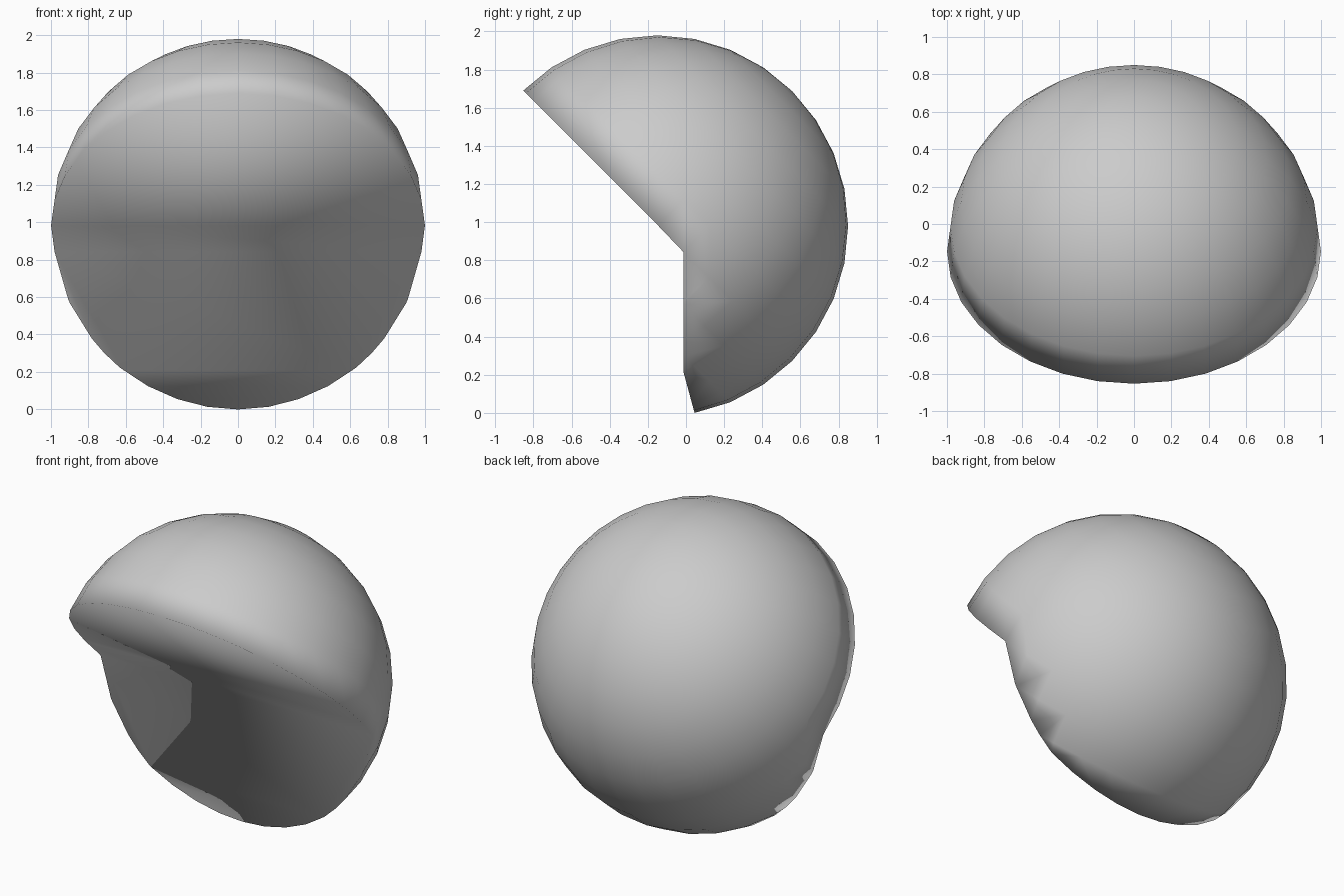
import bpy, bmesh, math
from mathutils import Matrix

if "Cube" in bpy.data.objects:
    bpy.data.objects.remove(bpy.data.objects["Cube"])

CENTRE = (0, -0.15, 0.98)

# Rounded shell: low-resolution sphere with its pole tilted 45 degrees back
bm = bmesh.new()
bmesh.ops.create_uvsphere(bm, u_segments=32, v_segments=16, radius=1.0)
bmesh.ops.transform(bm, verts=bm.verts,
                    matrix=Matrix.Translation(CENTRE) @ Matrix.Rotation(math.radians(-45), 4, 'X'))
mesh = bpy.data.meshes.new("cut_ball")
bm.to_mesh(mesh)
bm.free()
ball = bpy.data.objects.new("cut_ball", mesh)
bpy.context.collection.objects.link(ball)

# Notch cutter: side profile (y, z) extruded across x
profile = [(-0.012, 0.848), (-1.5, 2.336), (-3, 2.336), (-3, -0.5),
           (0.175, -0.5), (0.045, 0.0), (-0.012, 0.21)]
bm = bmesh.new()
face = bm.faces.new([bm.verts.new((-1.5, y, z)) for y, z in profile])
ext = bmesh.ops.extrude_face_region(bm, geom=[face])
moved = [g for g in ext["geom"] if isinstance(g, bmesh.types.BMVert)]
bmesh.ops.translate(bm, verts=moved, vec=(3, 0, 0))
bmesh.ops.recalc_face_normals(bm, faces=bm.faces)
cut_mesh = bpy.data.meshes.new("notch_cutter")
bm.to_mesh(cut_mesh)
bm.free()
cutter = bpy.data.objects.new("notch_cutter", cut_mesh)
bpy.context.collection.objects.link(cutter)
cutter.hide_render = True

# Cut the notch and bake the result
mod = ball.modifiers.new("notch", 'BOOLEAN')
mod.operation = 'DIFFERENCE'
mod.solver = 'EXACT'
mod.object = cutter
bpy.context.view_layer.objects.active = ball
ball.select_set(True)
bpy.ops.object.modifier_apply(modifier=mod.name)
bpy.data.objects.remove(cutter, do_unlink=True)

# Weld slivers, then smooth everything including the cut rim
bm = bmesh.new()
bm.from_mesh(ball.data)
bmesh.ops.remove_doubles(bm, verts=bm.verts, dist=0.015)
for f in bm.faces:
    f.smooth = True
for e in bm.edges:
    e.smooth = True
bmesh.ops.triangulate(bm, faces=[f for f in bm.faces if len(f.verts) > 4])
bm.to_mesh(ball.data)
bm.free()
